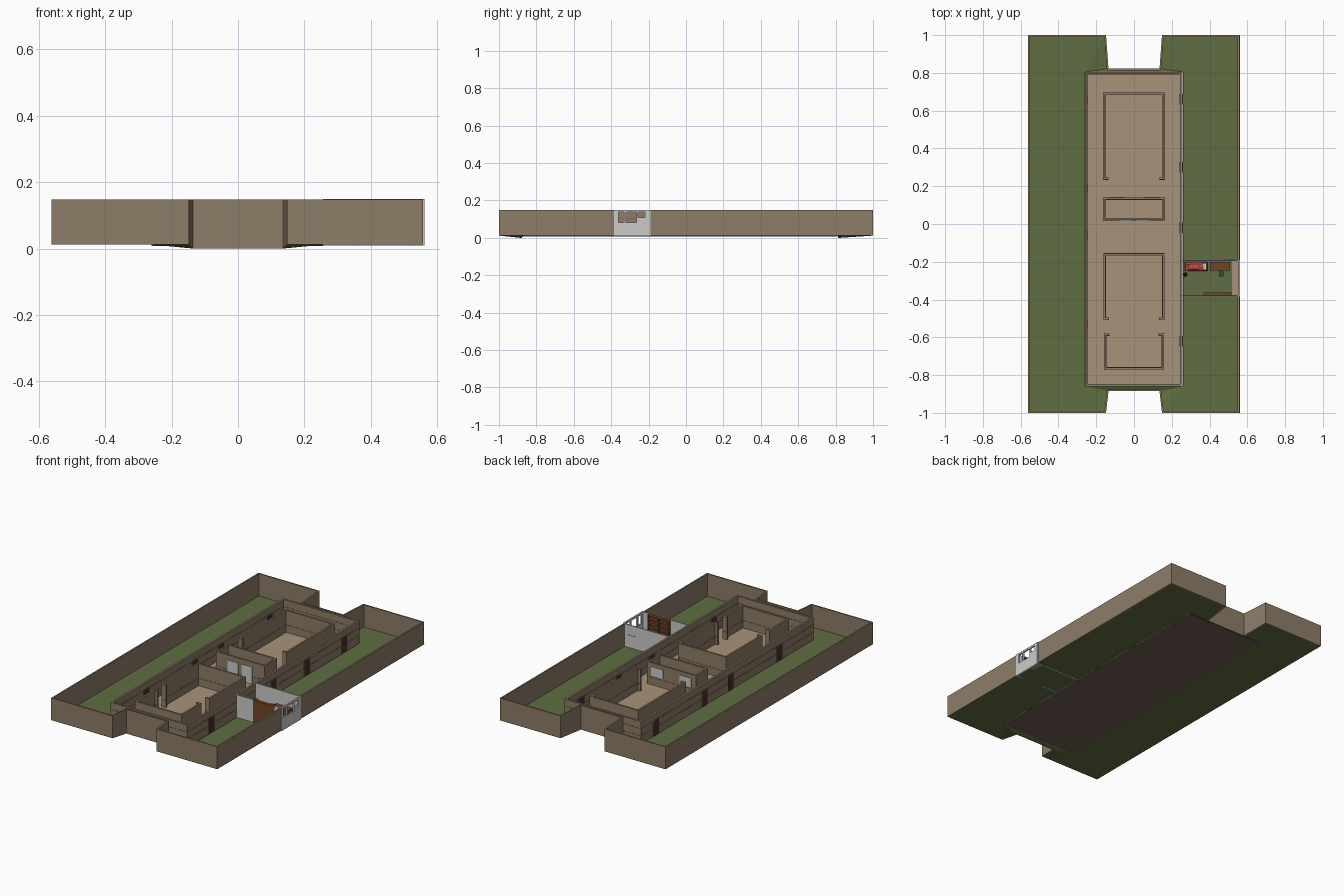
import bpy, bmesh, random
from math import pi
from mathutils import Vector

if "Cube" in bpy.data.objects:
    bpy.data.objects.remove(bpy.data.objects["Cube"])
random.seed(3)


def mat(name, r, g, b):
    m = bpy.data.materials.new(name)
    m.diffuse_color = (r, g, b, 1)
    m.use_nodes = True
    m.node_tree.nodes["Principled BSDF"].inputs["Base Color"].default_value = m.diffuse_color
    return m


STONE = mat("stone", .27, .205, .135)
BAND = mat("band", .2, .14, .09)
SAND = mat("sand", .39, .29, .19)
EARTH = mat("earth", .17, .11, .085)
GRASS = mat("grass", .115, .155, .053)
DOOR = mat("door", .07, .028, .02)
WOOD = mat("wood", .17, .06, .018)
PLASTER = mat("plaster", .55, .55, .55)
RED = mat("red", .55, .09, .08)
LEAF = mat("leaf", .02, .09, .03)
TOP = .148


def finish(name, bm, m):
    bmesh.ops.recalc_face_normals(bm, faces=bm.faces)
    me = bpy.data.meshes.new(name)
    bm.to_mesh(me)
    bm.free()
    ob = bpy.data.objects.new(name, me)
    bpy.context.collection.objects.link(ob)
    me.materials.append(m)
    return ob


def box(name, x0, x1, y0, y1, z0, z1, m):
    bm = bmesh.new()
    bmesh.ops.create_cube(bm, size=1)
    for v in bm.verts:
        v.co = (x1 if v.co.x > 0 else x0, y1 if v.co.y > 0 else y0, z1 if v.co.z > 0 else z0)
    return finish(name, bm, m)


def wall(name, pts, t, m, z1=TOP, closed=False):
    """Mitred wall along counter-clockwise points (x, y, base z), thickened inward."""
    bm, n, rings = bmesh.new(), len(pts), []
    for i, p in enumerate(pts):
        dirs = []
        if i > 0 or closed:
            dirs.append((Vector(p[:2]) - Vector(pts[i - 1][:2])).normalized())
        if i < n - 1 or closed:
            dirs.append((Vector(pts[(i + 1) % n][:2]) - Vector(p[:2])).normalized())
        nor = [Vector((-d.y, d.x)) for d in dirs]
        o = sum(nor, Vector((0, 0)))
        o = o * (t * len(nor) / o.length_squared) if len(nor) == 1 else o * (2 * t / o.length_squared)
        a, b = (p[0], p[1]), (p[0] + o.x, p[1] + o.y)
        rings.append([bm.verts.new(q) for q in ((*a, p[2]), (*b, p[2]), (*b, z1), (*a, z1))])
    for i in range(n if closed else n - 1):
        r, s = rings[i], rings[(i + 1) % n]
        for k in range(4):
            bm.faces.new((r[k], r[(k + 1) % 4], s[(k + 1) % 4], s[k]))
    if not closed:
        bm.faces.new(rings[0])
        bm.faces.new(rings[-1])
    return finish(name, bm, m)


def rect(x0, x1, y0, y1, z):
    return [(x0, y0, z), (x1, y0, z), (x1, y1, z), (x0, y1, z)]


# Perimeter wall with a tapered notch at each end and a gap for the hut
G = .012
wall("perimeter_wall", [
    (.558, -.195, G), (.558, 1, G), (.148, 1, G), (.135, .822, 0), (-.135, .822, 0), (-.148, 1, G),
    (-.562, 1, G), (-.562, -1, G), (-.148, -1, G), (-.135, -.885, 0), (.135, -.885, 0),
    (.148, -1, G), (.558, -1, G), (.558, -.38, G)], .009, STONE)

# Grass ring, dipping down at the notches
bm = bmesh.new()
P = [bm.verts.new(p) for p in [
    (-.56, -1, G), (-.148, -1, G), (-.26, -.86, G), (-.26, .805, G), (-.148, 1, G), (-.56, 1, G),
    (-.135, -.885, 0), (-.135, .822, 0), (0, -.885, 0), (0, -.86, G), (0, .822, 0), (0, .805, G)]]
for f in ((0, 1, 2, 3, 4, 5), (1, 6, 2), (3, 7, 4), (6, 8, 9, 2), (3, 11, 10, 7)):
    bm.faces.new([P[i] for i in f])
grass = finish("grass", bm, GRASS)
grass.modifiers.new("mirror", 'MIRROR')

# Main building: slab, floor, outer wall with band
box("building_slab", -.26, .256, -.86, .805, .008, .012, EARTH)
box("building_floor", -.258, .254, -.858, .803, .012, .014, SAND)
wall("building_wall", rect(-.26, .256, -.86, .805, G), .012, STONE, closed=True)
for z in (.055, .1):
    wall("building_band", rect(-.261, .257, -.861, .806, z), .014, BAND, z + .007, True)


# Inner rooms: open ones have short returns beside the opening
def room(name, x, y0, y1, opening):
    if opening == 'front':
        pts = [(x - .028, y0), (x, y0), (x, y1), (-x, y1), (-x, y0), (-x + .028, y0)]
    elif opening == 'back':
        pts = [(-x + .028, y1), (-x, y1), (-x, y0), (x, y0), (x, y1), (x - .028, y1)]
    else:
        pts = [(-x, y0), (x, y0), (x, y1), (-x, y1)]
    shut = opening is None
    wall(name, [(*p, .013) for p in pts], .011, STONE, closed=shut)
    out = .001
    cy = (y0 + y1) / 2
    grown = [(p[0] + (0 if abs(p[0]) < x else out * (1 if p[0] > 0 else -1)),
              p[1] + (out if p[1] > cy else -out), .055) for p in pts]
    wall(name + "_band", grown, .013, BAND, .062, shut)


room("long_room", .164, .235, .695, 'front')
room("core_room", .164, .02, .14, None)
room("middle_room", .161, -.507, -.155, 'front')
room("end_room", .158, -.77, -.58, 'back')

# Doors through the long building walls
for x, ys in ((-.254, (.66, .19, -.06, -.53)), (.25, (.66, .3, -.02, -.62))):
    for y in ys:
        box("door_frame", x - .0085, x + .0085, y - .028, y + .028, .013, .108, BAND)
        box("door", x - .0095, x + .0095, y - .023, y + .023, .013, .103, DOOR)

# Grey panels on the core room
for s in (-1, 1):
    box("core_door", s * .047 - .036, s * .047 + .036, .017, .021, .014, .118, PLASTER)
    box("core_window", s * .095 - .04, s * .095 + .04, .139, .143, .07, .125, PLASTER)

# Hut side walls
H0 = .009
box("hut_back_wall", .256, .56, -.197, -.19, H0, .15, PLASTER)
box("hut_front_wall_inner", .256, .368, -.382, -.375, H0, .15, PLASTER)
box("hut_front_wall_outer", .515, .56, -.382, -.375, H0, .15, PLASTER)
box("hut_porch_floor", .52, .56, -.375, -.197, .012, .015, SAND)
box("hut_back_panel", .47, .53, -.19, -.187, .05, .09, PLASTER)

# Hut outer wall: sill, lintel and mullions leave three windows
X0, X1 = .553, .562
box("hut_sill", X0, X1, -.385, -.195, H0, .083, PLASTER)
box("hut_lintel", X0, X1, -.385, -.195, .138, .15, PLASTER)
for y0, y1 in ((-.385, -.362), (-.331, -.321), (-.264, -.256), (-.218, -.195)):
    box("hut_mullion", X0, X1, y0, y1, .083, .138, PLASTER)
box("small_window_sill", X0, X1, -.256, -.218, .083, .108, PLASTER)

# Bookcase
box("bookcase_back", .368, .515, -.382, -.378, .013, .146, WOOD)
for x in (.368, .44, .511):
    box("bookcase_side", x, x + .004, -.378, -.362, .013, .146, WOOD)
for i in range(6):
    z = .013 + i * .0258
    box("bookcase_shelf", .368, .515, -.378, -.362, z, z + .004, WOOD)

# Bed with rumpled red cover
box("bed_frame", .268, .392, -.25, -.2, .022, .034, WOOD)
for x in (.268, .386):
    for y in (-.25, -.206):
        box("bed_post", x, x + .006, y, y + .006, .012, .06, WOOD)
bm = bmesh.new()
bmesh.ops.create_grid(bm, x_segments=9, y_segments=4, size=1)
for v in bm.verts:
    edge = abs(v.co.x) > .99 or abs(v.co.y) > .99
    v.co = (.33 + v.co.x * .058, -.225 + v.co.y * .025, .036 if edge else .046 + random.random() * .009)
finish("bed_cover", bm, RED)
box("pillow", .365, .385, -.243, -.207, .05, .06, PLASTER)

# Desk and stool
box("desk_top", .402, .508, -.247, -.2, .06, .066, WOOD)
for x in (.402, .502):
    box("desk_side", x, x + .006, -.245, -.2, .012, .06, WOOD)
box("desk_drawers", .475, .502, -.244, -.2, .035, .06, WOOD)
box("chair_seat", .45, .475, -.275, -.252, .035, .039, LEAF)
box("chair_back", .45, .475, -.277, -.274, .039, .068, LEAF)
for x in (.45, .472):
    for y in (-.275, -.255):
        box("chair_leg", x, x + .003, y, y + .003, .012, .035, LEAF)

# Potted plant
bm = bmesh.new()
bmesh.ops.create_cone(bm, cap_ends=True, segments=8, radius1=.008, radius2=.011, depth=.02)
finish("plant_pot", bm, DOOR).location = (.272, -.268, .022)
for i in range(6):
    bm = bmesh.new()
    bmesh.ops.create_cone(bm, cap_ends=True, segments=4, radius1=.004, radius2=0, depth=.035)
    bmesh.ops.translate(bm, verts=bm.verts, vec=(0, 0, .0175))
    leaf = finish("plant_leaf", bm, LEAF)
    leaf.location = (.272, -.268, .031)
    leaf.rotation_euler = (0, .5, i * pi / 3)
